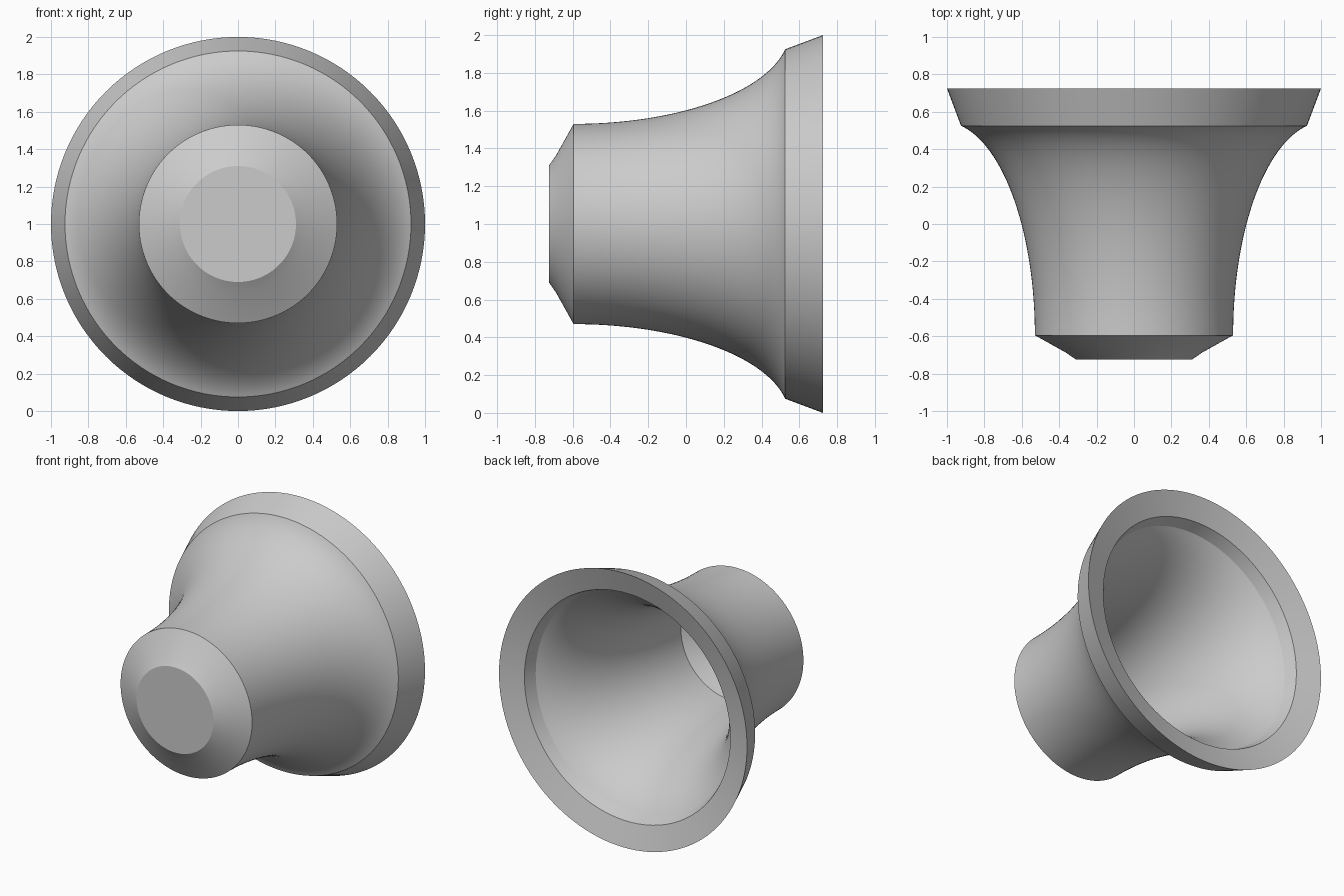
import bpy, bmesh, math

if "Cube" in bpy.data.objects:
    bpy.data.objects.remove(bpy.data.objects["Cube"])

SEGMENTS = 128
AXIS_Z = 1.0
WALL = 0.122
STEPS = 36
SWEEP = math.radians(79)
RAD = 0.395 / (1 - math.cos(SWEEP))
LEN = 1.12 / math.sin(SWEEP)


def flare(offset):
    """Elliptic flare as (radius, y), offset inward along its normal."""
    points = []
    for i in range(STEPS + 1):
        a = SWEEP * i / STEPS
        c, s = math.cos(a), math.sin(a)
        nr, ny = -LEN * c, RAD * s
        k = offset / math.hypot(nr, ny)
        points.append((0.53 + RAD * (1 - c) + nr * k, -0.595 + LEN * s + ny * k))
    return points


# Outside: flat tip, chamfer, flare, conical rim band
profile = [(0.31, -0.725), (0.365, -0.687)] + flare(0) + [(1.0, 0.725)]

# Inside: nearly flat lip, parallel flare, inner chamfer and floor
inner = [(r, y) for r, y in flare(WALL) if r < 0.81 and y > -0.50]
profile += [(0.83, 0.675)] + inner[::-1] + [(0.408, -0.525), (0.275, -0.605)]

# Revolve the wall around the y axis
bm = bmesh.new()
rings = []
for r, y in profile:
    rings.append([bm.verts.new((r * math.cos(2 * math.pi * k / SEGMENTS), y,
                                AXIS_Z + r * math.sin(2 * math.pi * k / SEGMENTS)))
                  for k in range(SEGMENTS)])
for a, b in zip(rings, rings[1:]):
    for k in range(SEGMENTS):
        n = (k + 1) % SEGMENTS
        bm.faces.new((a[k], a[n], b[n], b[k]))

# Outer end cap and inner floor
bm.faces.new(rings[0])
bm.faces.new(rings[-1])
bmesh.ops.recalc_face_normals(bm, faces=bm.faces)

mesh = bpy.data.meshes.new("bell_shell")
bm.to_mesh(mesh)
bm.free()
bell = bpy.data.objects.new("bell_shell", mesh)
bpy.context.collection.objects.link(bell)
bpy.context.view_layer.objects.active = bell
bell.select_set(True)
bpy.ops.object.shade_smooth_by_angle(angle=math.radians(25))
